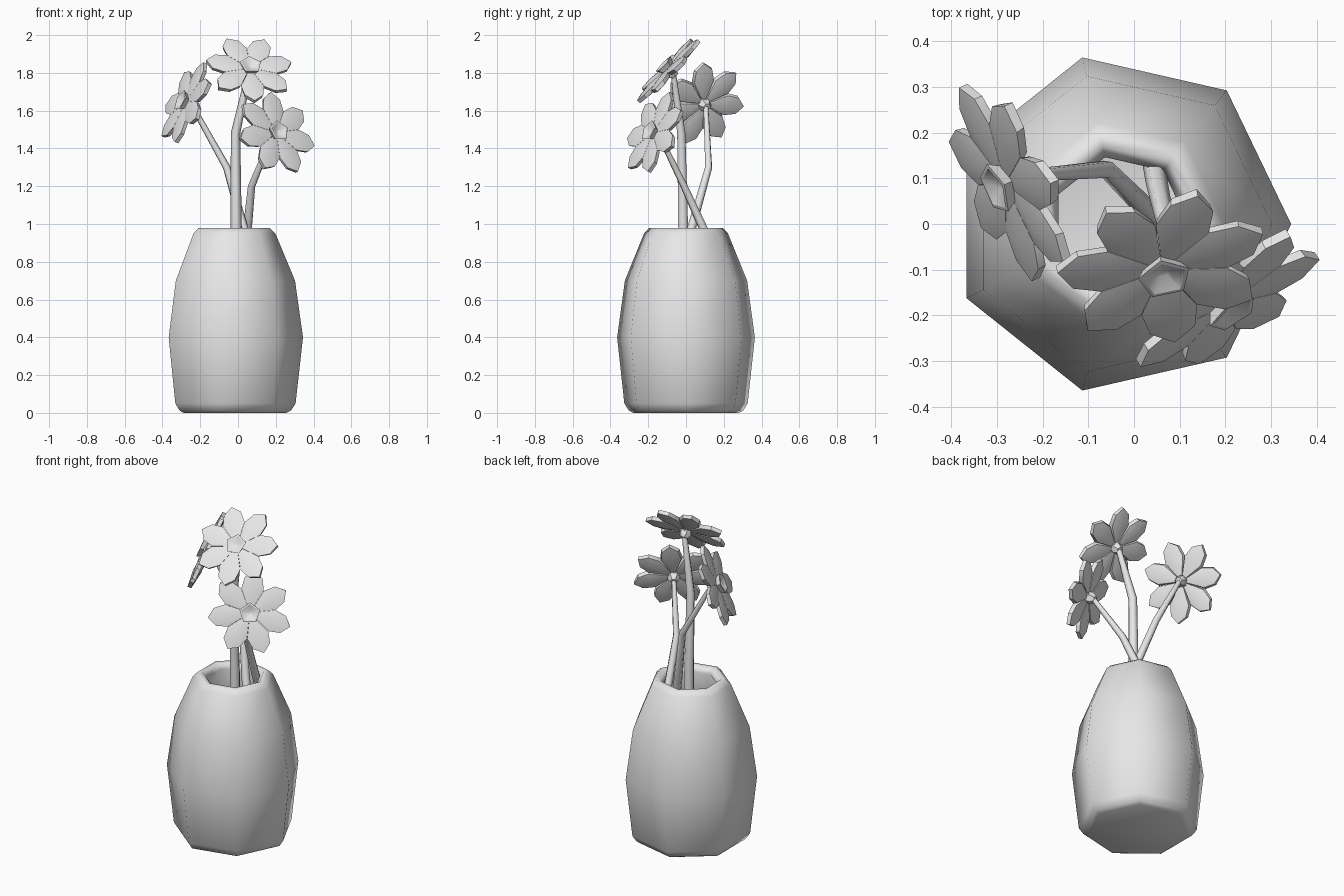
import bpy, bmesh, math
from mathutils import Vector, Matrix

cube = bpy.data.objects.get("Cube")
if cube:
    bpy.data.objects.remove(cube, do_unlink=True)

grey = bpy.data.materials.new("plain_grey")
grey.use_nodes = True
grey.diffuse_color = (0.8, 0.8, 0.8, 1)
grey.node_tree.nodes["Principled BSDF"].inputs["Base Color"].default_value = (0.8, 0.8, 0.8, 1)


def finish(obj, angle):
    obj.data.materials.append(grey)
    bpy.ops.object.select_all(action='DESELECT')
    obj.select_set(True)
    bpy.context.view_layer.objects.active = obj
    bpy.ops.object.shade_smooth_by_angle(angle=math.radians(angle))


def mesh_object(name, bm, matrix, angle):
    bmesh.ops.recalc_face_normals(bm, faces=bm.faces)
    mesh = bpy.data.meshes.new(name)
    bm.to_mesh(mesh)
    bm.free()
    obj = bpy.data.objects.new(name, mesh)
    bpy.context.collection.objects.link(obj)
    obj.matrix_world = matrix
    finish(obj, angle)


def bridge(bm, a, b):
    n = len(a)
    for i in range(n):
        j = (i + 1) % n
        bm.faces.new((a[i], a[j], b[j], b[i]))


def lathe(name, profile, sides, matrix, angle):
    """Spin a (radius, height) profile and cap both ends."""
    bm = bmesh.new()
    rings = []
    for r, z in profile:
        turns = [2 * math.pi * i / sides for i in range(sides)]
        rings.append([bm.verts.new((r * math.cos(t), r * math.sin(t), z)) for t in turns])
    for a, b in zip(rings, rings[1:]):
        bridge(bm, a, b)
    bm.faces.new(rings[0])
    bm.faces.new(rings[-1])
    mesh_object(name, bm, matrix, angle)


def petals(name, matrix, phase, count=7):
    """Ring of thick, gently domed petals."""
    half = [(0.03, 0.014), (0.13, 0.062), (0.195, 0.05)]
    outline = half + [(0.235, 0.0)] + [(x, -y) for x, y in reversed(half)]
    bm = bmesh.new()
    for k in range(count):
        turn = Matrix.Rotation(math.radians(phase) + 2 * math.pi * k / count, 4, 'Z')

        def ring(width, z):
            return [bm.verts.new(turn @ Vector((x, y * width, z))) for x, y in outline]

        top, bottom = ring(1, 0.008), ring(0.9, -0.014)
        bridge(bm, top, bottom)
        for loop, z in ((top, 0.02), (bottom, -0.028)):
            mid = bm.verts.new(turn @ Vector((0.13, 0, z)))
            for i, v in enumerate(loop):
                bm.faces.new((v, loop[(i + 1) % len(loop)], mid))
    mesh_object(name, bm, matrix, 40)


def stem(name, points, radii):
    curve = bpy.data.curves.new(name, 'CURVE')
    curve.dimensions = '3D'
    curve.bevel_depth = 1
    curve.bevel_resolution = 1
    curve.use_fill_caps = True
    spline = curve.splines.new('POLY')
    spline.points.add(len(points) - 1)
    for p, co, r in zip(spline.points, points, radii):
        p.co = (*co, 1)
        p.radius = r
    tube = bpy.data.objects.new(name + "_path", curve)
    bpy.context.collection.objects.link(tube)
    bpy.context.view_layer.update()
    graph = bpy.context.evaluated_depsgraph_get()
    mesh = bpy.data.meshes.new_from_object(tube.evaluated_get(graph))
    bpy.data.objects.remove(tube, do_unlink=True)
    mesh.materials.clear()
    obj = bpy.data.objects.new(name, mesh)
    bpy.context.collection.objects.link(obj)
    finish(obj, 65)


def flower(side, centre, normal, phase, path, radii):
    n, c = Vector(normal).normalized(), Vector(centre)
    u = Vector((0, 0, 1)).cross(n).normalized()
    matrix = Matrix.Translation(c) @ Matrix((u, n.cross(u), n)).transposed().to_4x4()
    petals(side + "_petals", matrix, phase)
    # Five-sided cup in the middle of the petals
    cup = [(0.035, -0.02), (0.045, 0.01), (0.06, 0.036), (0.05, 0.037), (0.012, 0.016)]
    lathe(side + "_flower_cup", cup, 5, matrix @ Matrix.Rotation(math.pi / 2, 4, 'Z'), 40)
    # Small knob that joins the stem to the flower
    lathe(side + "_flower_base", [(0.02, -0.055), (0.034, -0.035), (0.034, -0.01)], 6, matrix, 40)
    stem(side + "_stem", path + [c - 0.04 * n], radii)


# Seven-sided hollow vase: outer wall, rim, then inner wall down to the floor
vase = [(0.285, 0), (0.31, 0.012), (0.335, 0.05), (0.374, 0.4), (0.332, 0.7),
        (0.228, 0.95), (0.2, 0.978), (0.175, 0.978), (0.15, 0.945),
        (0.285, 0.69), (0.325, 0.4), (0.29, 0.07), (0.25, 0.05)]
lathe("vase", vase, 7, Matrix.Translation((-0.03, 0, 0)), 75)

# Three flowers on bent stems
flower("middle", (0.062, -0.095, 1.82), (0.15, -0.71, 0.68), 11,
       [(-0.01, 0.0, 0.1), (-0.01, -0.015, 0.98), (-0.013, -0.025, 1.48)],
       [0.03, 0.03, 0.025, 0.016])
flower("right", (-0.275, 0.09, 1.64), (-0.84, -0.38, 0.39), 29,
       [(0.13, -0.06, 0.6), (0.03, 0.03, 0.98), (-0.06, 0.12, 1.3)],
       [0.025, 0.024, 0.02, 0.014])
flower("left", (0.2, -0.17, 1.48), (0.5, -0.77, 0.38), 33,
       [(0.03, 0.21, 0.72), (0.05, 0.09, 0.98), (0.072, -0.01, 1.2)],
       [0.025, 0.024, 0.02, 0.014])
